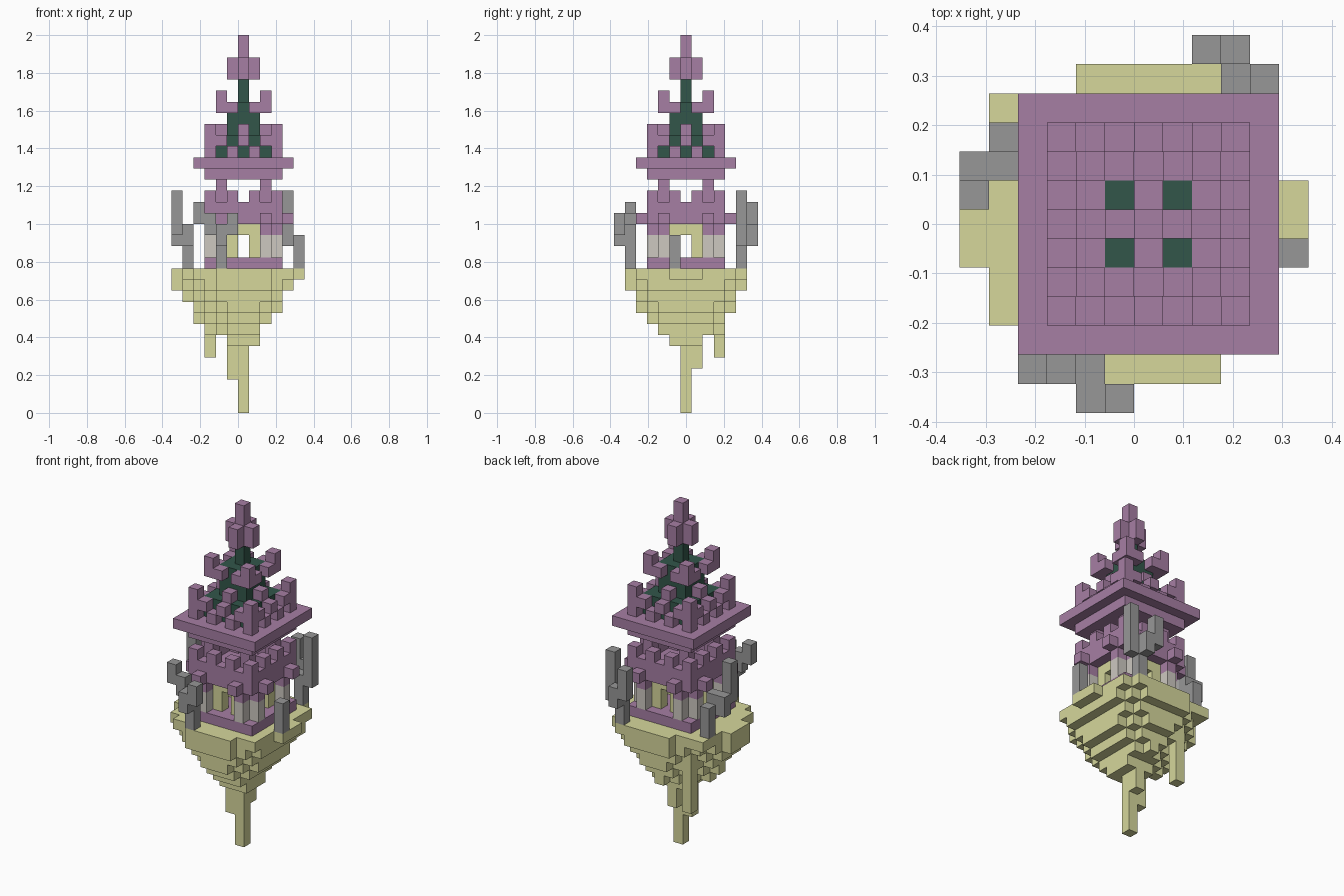
import bpy, bmesh

if "Cube" in bpy.data.objects:
    bpy.data.objects.remove(bpy.data.objects["Cube"])

U = 2 / 34  # block edge


def material(name, rgb):
    m = bpy.data.materials.new(name)
    m.use_nodes = True
    m.diffuse_color = (*rgb, 1)
    m.node_tree.nodes["Principled BSDF"].inputs["Base Color"].default_value = (*rgb, 1)
    return m


PURPLE = material("purple brick", (0.38, 0.21, 0.37))
OLIVE = material("olive stone", (0.67, 0.68, 0.33))
GRAY = material("gray wood", (0.31, 0.31, 0.31))
PALE = material("pale stone", (0.61, 0.58, 0.53))
GREEN = material("dark green roof", (0.032, 0.093, 0.068))


def box(x0, x1, y0, y1, z0, z1):
    """Block cells between inclusive limits."""
    return {(x, y, z) for x in range(x0, x1 + 1)
            for y in range(y0, y1 + 1) for z in range(z0, z1 + 1)}


def square(r, z0, z1):
    return box(-r, r, -r, r, z0, z1)


def ring(r, z0, z1):
    """Square wall one block thick."""
    return square(r, z0, z1) - square(r - 1, z0, z1)


def col(x, y, z0, z1):
    return box(x, x, y, y, z0, z1)


def four(cells):
    """Mirror cells across both axes and swap x with y."""
    out = set()
    for x, y, z in cells:
        for sx in (-1, 1):
            for sy in (-1, 1):
                out |= {(x * sx, y * sy, z), (y * sx, x * sy, z)}
    return out


def corner(r, z0, z1):
    """L-shaped group of blocks at each corner of a square."""
    return four(col(r, r, z0, z1) | col(r - 1, r, z0, z1))


def build(name, cells, mat):
    """Turn cells into a mesh holding only the exposed faces."""
    bm = bmesh.new()
    cache = {}

    def vert(p):
        if p not in cache:
            cache[p] = bm.verts.new((p[0] * U, (p[1] - 0.5) * U, p[2] * U))
        return cache[p]

    for c in sorted(cells):
        for axis in range(3):
            b, d = (axis + 1) % 3, (axis + 2) % 3
            for side in (0, 1):
                n = list(c)
                n[axis] += 2 * side - 1
                if tuple(n) in cells:
                    continue
                quad = []
                for i, j in ((0, 0), (1, 0), (1, 1), (0, 1)):
                    p = list(c)
                    p[axis] += side
                    p[b] += i
                    p[d] += j
                    quad.append(vert(tuple(p)))
                bm.faces.new(quad if side else quad[::-1])
    me = bpy.data.meshes.new(name)
    bm.to_mesh(me)
    bm.free()
    me.materials.append(mat)
    ob = bpy.data.objects.new(name, me)
    bpy.context.collection.objects.link(ob)


# Floating island: top slab with bulges, then shrinking layers
island = square(4, 12, 12) | box(-5, -5, -3, 4, 12, 12) | box(-6, -6, -1, 1, 12, 12)
island |= box(-2, 3, 5, 5, 12, 12) | box(-2, 2, -5, -5, 12, 12) | box(5, 5, -1, 1, 12, 12)
layers = {11: (-6, 4, -5, 5, 7), 10: (-5, 3, -4, 4, 6), 9: (-4, 3, -4, 4, 5),
          8: (-4, 2, -3, 3, 4), 7: (-3, 1, -2, 3, 3), 6: (-1, 1, -1, 1, 2)}
for z, (x0, x1, y0, y1, reach) in layers.items():
    island |= {c for c in box(x0, x1, y0, y1, z, z) if abs(c[0]) + abs(c[1]) <= reach}
build("island", island, OLIVE)

# Hanging spikes
spikes = col(0, 0, 0, 5) | col(-1, 0, 3, 5) | col(0, 1, 4, 5) | col(-3, 3, 5, 9)
build("island_spikes", spikes, OLIVE)

# Ground storey: floor, walled room with four doorways, posts against the walls
build("floor", square(3, 13, 13), PURPLE)
build("room_walls", ring(2, 14, 16) - four(col(0, 2, 14, 15)), OLIVE)
build("post_shafts", four(col(2, 3, 14, 15)), PALE)
build("post_caps", four(col(2, 3, 16, 16)), PURPLE)

# Balcony: floor, parapet with battlements, a bracket above each post
balcony = square(3, 17, 17) | ring(3, 18, 18) | four(col(2, 4, 17, 17))
balcony |= four(col(3, 3, 19, 19) | col(1, 3, 19, 19))
build("balcony", balcony, PURPLE)
build("balcony_pillars", four(col(2, 2, 18, 20)), PURPLE)

# Wide eaves with battlements and raised corners
eaves = square(3, 21, 21) | square(4, 22, 22)
eaves |= four(col(3, 3, 23, 25) | col(1, 3, 23, 23)) | corner(3, 24, 24)
build("eaves", eaves, PURPLE)

# Stepped roof with ornaments
build("roof", square(2, 23, 24) | square(1, 25, 27) | col(0, 0, 28, 29), GREEN)
build("roof_merlons", four(col(0, 2, 25, 25) | col(0, 3, 24, 24)), PURPLE)
build("roof_horns", corner(2, 27, 27) | four(col(2, 2, 28, 28)), PURPLE)
build("finial", four(col(0, 1, 30, 31)) | col(0, 0, 30, 33), PURPLE)

# Bare trees around the island rim
build("front_tree", col(-2, -5, 13, 16) | col(-3, -5, 16, 17) | col(-4, -5, 17, 18)
      | col(-2, -6, 15, 16) | col(-1, -6, 16, 17), GRAY)
build("right_tree", col(-5, 3, 13, 15) | col(-5, 2, 15, 16)
      | col(-6, 2, 15, 16) | col(-6, 1, 16, 19), GRAY)
build("back_tree", col(3, 5, 13, 15) | col(4, 5, 15, 19)
      | col(3, 6, 15, 16) | col(2, 6, 16, 18), GRAY)
build("left_stump", col(5, -1, 13, 15), GRAY)
